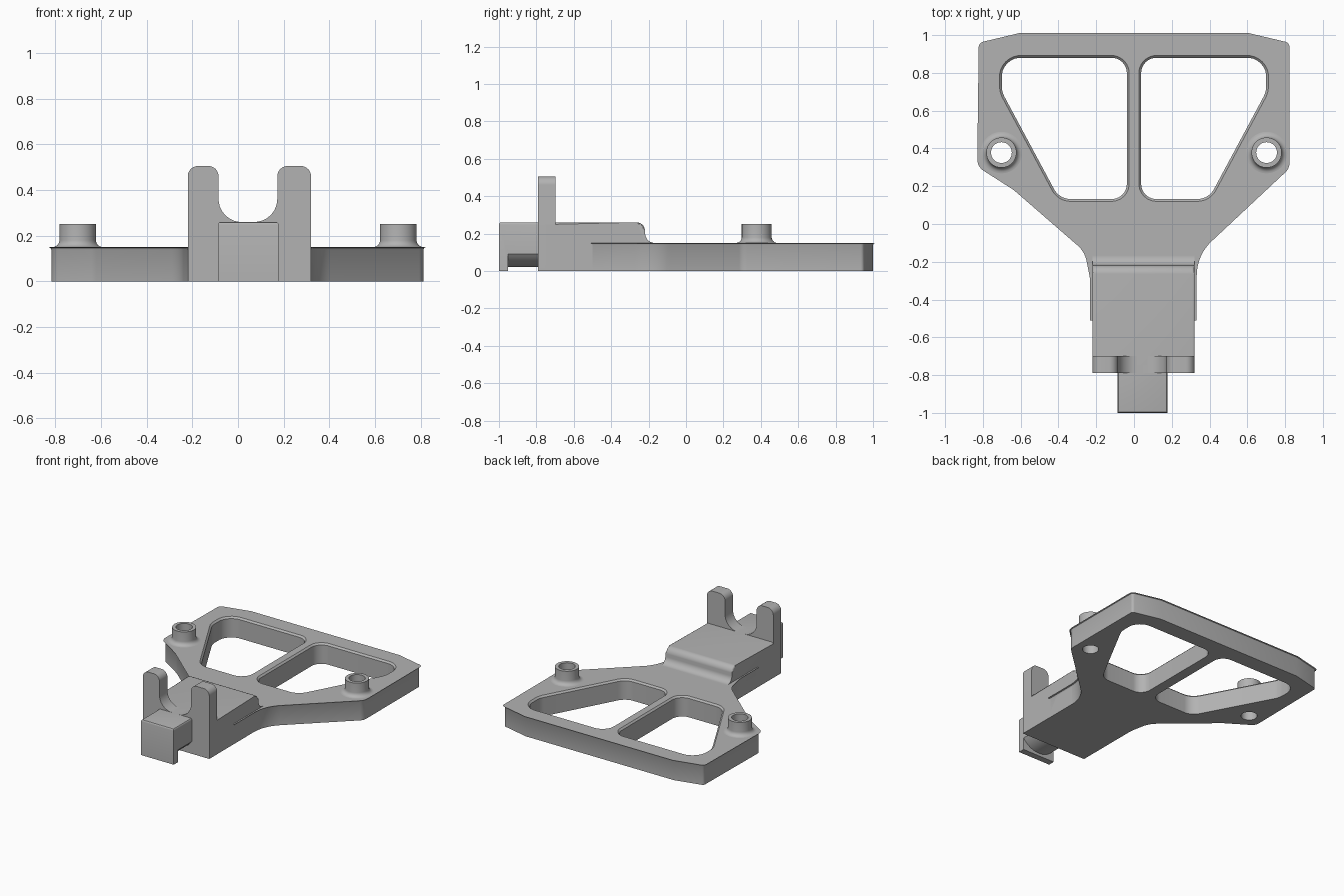
import bpy, bmesh, math
from mathutils import Vector

cube = bpy.data.objects.get("Cube")
if cube:
    bpy.data.objects.remove(cube)

grey = bpy.data.materials.new("plain grey")
grey.use_nodes = True
grey.diffuse_color = (0.45, 0.45, 0.45, 1)
grey.node_tree.nodes["Principled BSDF"].inputs["Base Color"].default_value = grey.diffuse_color

# Where (u, v, depth) go for a section swept along each axis
PLACE = {"x": lambda u, v, w: (w, u, v),
         "y": lambda u, v, w: (u, w, v),
         "z": lambda u, v, w: (u, v, w)}


def rounded(corners, steps=8):
    """Outline from (u, v, radius) corners."""
    out = []
    for i, (u, v, r) in enumerate(corners):
        p = Vector((u, v))
        if not r:
            out.append(p)
            continue
        a = (Vector(corners[i - 1][:2]) - p).normalized()
        b = (Vector(corners[(i + 1) % len(corners)][:2]) - p).normalized()
        half = a.angle(b) / 2
        reach = r / math.tan(half)
        centre = p + (a + b).normalized() * r / math.sin(half)
        start, end = p + a * reach - centre, p + b * reach - centre
        for k in range(steps + 1):
            out.append(centre + start.lerp(end, k / steps).normalized() * r)
    return out


def offset(loop, d):
    """Grow (d > 0) or shrink an outline."""
    n = len(loop)
    area = sum(loop[i - 1].x * loop[i].y - loop[i].x * loop[i - 1].y for i in range(n))
    side = math.copysign(d, area)
    out = []
    for i, p in enumerate(loop):
        a = (p - loop[i - 1]).normalized()
        b = (loop[(i + 1) % n] - p).normalized()
        t = (a + b).normalized()
        out.append(p + Vector((t.y, -t.x)) * side / max(0.5, t.dot(a)))
    return out


def finish(name, bm):
    bmesh.ops.recalc_face_normals(bm, faces=bm.faces)
    mesh = bpy.data.meshes.new(name)
    bm.to_mesh(mesh)
    bm.free()
    mesh.materials.append(grey)
    ob = bpy.data.objects.new(name, mesh)
    bpy.context.collection.objects.link(ob)
    return ob


def loft(name, sections, axis="z", bevel=None):
    """Skin (outline, depth) sections; bevel picks edges to round by their ends."""
    bm = bmesh.new()
    rings = [[bm.verts.new(PLACE[axis](p.x, p.y, w)) for p in loop] for loop, w in sections]
    for low, high in zip(rings, rings[1:]):
        for i in range(len(low)):
            bm.faces.new((low[i - 1], low[i], high[i], high[i - 1]))
    bm.faces.new(rings[0])
    bm.faces.new(rings[-1])
    if bevel:
        edges = [e for e in bm.edges if bevel(e.verts[0].co, e.verts[1].co)]
        bmesh.ops.bevel(bm, geom=edges, offset=0.012, segments=3, profile=0.5, affect='EDGES')
    return finish(name, bm)


def cut(target, cutter):
    cutter.hide_render = True
    cutter.hide_set(True)
    mod = target.modifiers.new(cutter.name, 'BOOLEAN')
    mod.operation = 'DIFFERENCE'
    mod.solver = 'EXACT'
    mod.object = cutter


def smooth(ob):
    bpy.ops.object.select_all(action='DESELECT')
    ob.select_set(True)
    bpy.context.view_layer.objects.active = ob
    for mod in list(ob.modifiers):
        bpy.ops.object.modifier_apply(modifier=mod.name)
    bpy.ops.object.shade_smooth_by_angle(angle=math.radians(30))


EDGE = 0.012
TOP = 0.15
parts = []

# Frame plate with softened top rim
outline = rounded([
    (0.6, 1, 0), (-0.6, 1, 0), (-0.81, 0.95, 0.02), (-0.818, 0.31, 0.06),
    (-0.63, 0.19, 0.2), (-0.25, -0.14, 0.16), (-0.22, -0.29, 0.3), (-0.22, -0.5, 0),
    (0.32, -0.5, 0), (0.32, -0.16, 0.26), (0.812, 0.3, 0.06), (0.812, 0.95, 0.02)])
plate = loft("frame_plate", [(outline, 0), (outline, TOP - EDGE),
                             (offset(outline, -EDGE * 0.3), TOP - EDGE * 0.3),
                             (offset(outline, -EDGE), TOP)])
parts.append(plate)

# Two mirrored windows with flared rims, and the screw holes
HOLE = 0.055
for side, s in (("left", 1), ("right", -1)):
    window = rounded([(s * 0.038, 0.88, 0.08), (s * 0.7, 0.88, 0.1), (s * 0.7, 0.7, 0.13),
                      (s * 0.395, 0.132, 0.1), (s * 0.038, 0.132, 0.08)])
    cut(plate, loft(side + "_window_cutter", [
        (window, -0.1), (window, TOP - EDGE), (offset(window, EDGE * 2), TOP + EDGE)]))
    circle = [Vector((s * 0.702 + HOLE * math.cos(k * math.tau / 48),
                      0.378 + HOLE * math.sin(k * math.tau / 48))) for k in range(48)]
    cut(plate, loft(side + "_hole_cutter", [(circle, -0.1), (circle, 0.4)]))

# Hollow bosses with a fillet at the foot
FILLET = 0.03
foot = [(0.08 + FILLET * (1 - math.sin(a)), TOP + FILLET * (1 - math.cos(a)))
        for a in (math.radians(15 * k) for k in range(7))]
boss_profile = [(HOLE, TOP - 0.005), (0.1, TOP - 0.005)] + foot + [(0.08, 0.25), (HOLE, 0.25)]
for side, s in (("left", 1), ("right", -1)):
    bm = bmesh.new()
    verts = [bm.verts.new((r, 0, z)) for r, z in boss_profile]
    edges = [bm.edges.new((verts[i - 1], verts[i])) for i in range(len(verts))]
    bmesh.ops.spin(bm, geom=verts + edges, cent=(0, 0, 0), axis=(0, 0, 1),
                   angle=math.tau, steps=48, use_merge=True)
    bmesh.ops.remove_doubles(bm, verts=bm.verts, dist=0.0001)
    boss = finish(side + "_boss", bm)
    boss.location = (s * 0.702, 0.378, 0)
    parts.append(boss)

# Raised neck block, rolling down onto the plate
LEFT, RIGHT = 0.32, -0.22
neck = rounded([(-0.75, 0, 0), (-0.75, 0.26, 0), (-0.222, 0.26, 0.045),
                (-0.215, TOP, 0.05), (-0.15, TOP, 0), (-0.15, 0, 0)])
parts.append(loft("neck_block", [(neck, RIGHT), (neck, LEFT)], "x",
                  lambda a, b: min(a.z, b.z) > 0.2 and abs(a.x - b.x) < 1e-5))

# Forked upright
fork = rounded([(RIGHT, 0, 0), (RIGHT, 0.505, 0.045), (-0.085, 0.505, 0.045),
                (-0.085, 0.26, 0.1), (0.172, 0.26, 0.1), (0.172, 0.505, 0.045),
                (LEFT, 0.505, 0.045), (LEFT, 0, 0)])
parts.append(loft("fork_upright", [(fork, -0.79), (fork, -0.698)], "y"))

# Front hook: arm with a hanging lip
HOOK = (-0.088, 0.178)
arm = rounded([(-1, 0, 0), (-1, 0.26, 0), (-0.77, 0.26, 0),
               (-0.77, 0.09, 0), (-0.953, 0.09, 0), (-0.953, 0, 0)])
parts.append(loft("hook_arm", [(arm, HOOK[0]), (arm, HOOK[1])], "x",
                  lambda a, b: min(a.z, b.z) > 0.2 and min(a.y, b.y) < -0.9))

# Rounded belly under the arm
mid, half, drop = sum(HOOK) / 2, (HOOK[1] - HOOK[0]) / 2, 0.07
radius = (half * half + drop * drop) / (2 * drop)
sweep = math.asin(half / radius)
belly = [Vector((mid + radius * math.sin(sweep * k / 10),
                 0.02 + radius * (1 - math.cos(sweep * k / 10)))) for k in range(-10, 11)]
parts.append(loft("hook_belly", [(belly, -0.96), (belly, -0.77)], "y"))

for part in parts:
    smooth(part)
